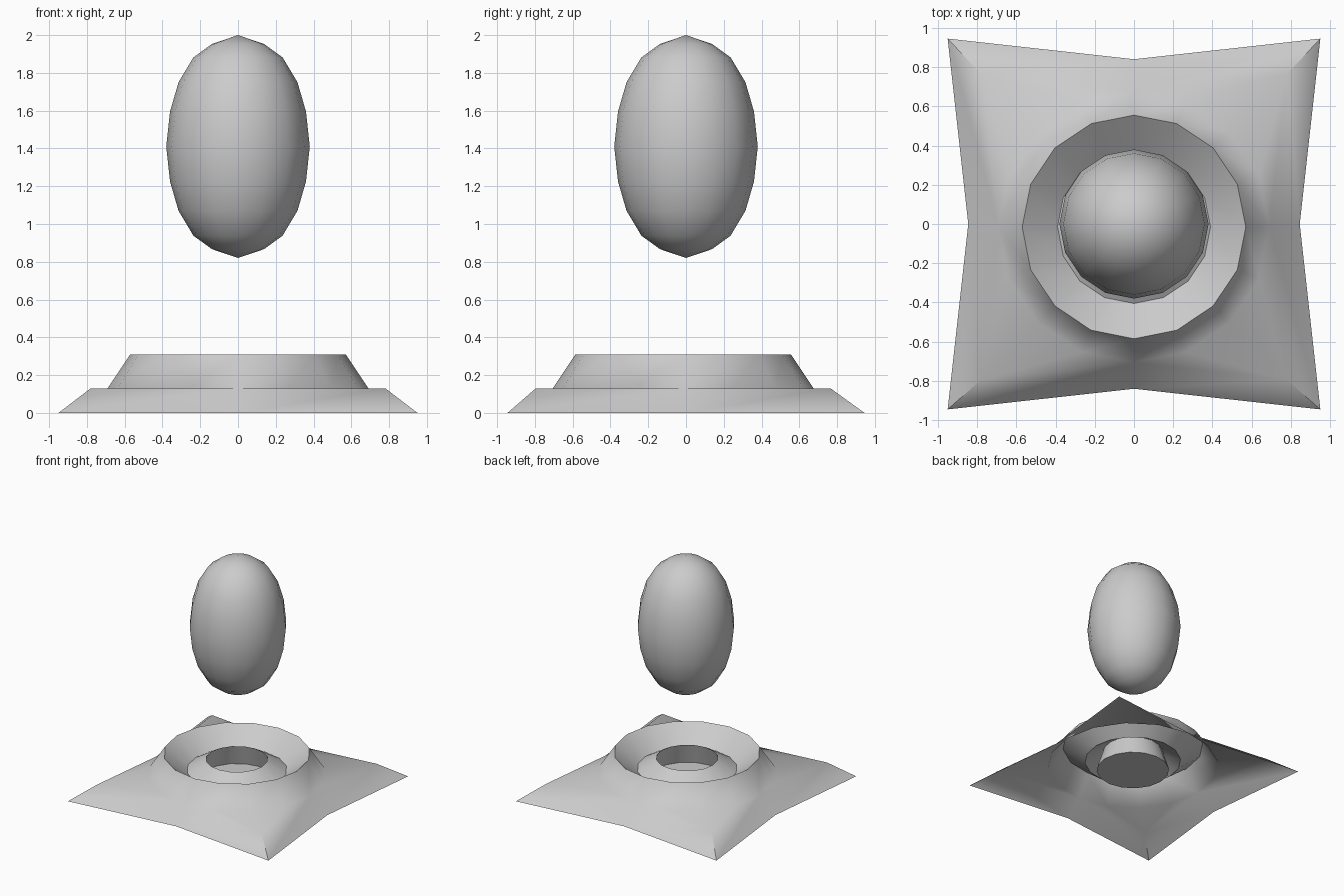
import bpy, bmesh, math

if "Cube" in bpy.data.objects:
    bpy.data.objects.remove(bpy.data.objects["Cube"])

N = 16
Y0 = -0.015  # the stand's upper part sits slightly forward


def ring(bm, r, z, y0=0.0):
    return [bm.verts.new((r * math.cos(2 * math.pi * i / N),
                          r * math.sin(2 * math.pi * i / N) + y0, z)) for i in range(N)]


def bridge(bm, lower, upper):
    n = len(lower)
    for i in range(n):
        j = (i + 1) % n
        bm.faces.new((lower[i], lower[j], upper[j], upper[i]))


def finish(bm, name, angle):
    me = bpy.data.meshes.new(name)
    bm.to_mesh(me)
    bm.free()
    ob = bpy.data.objects.new(name, me)
    bpy.context.collection.objects.link(ob)
    bpy.ops.object.select_all(action='DESELECT')
    ob.select_set(True)
    bpy.context.view_layer.objects.active = ob
    bpy.ops.object.shade_smooth_by_angle(angle=math.radians(angle))
    return ob


# Stand: collar, valley, raised lip, and cup with a floor
bm = bmesh.new()
profile = [(0.69, 0.13), (0.57, 0.31), (0.39, 0.17), (0.24, 0.26), (0.295, 0.085)]
rings = [ring(bm, r, z, Y0) for r, z in profile]
for a, b in zip(rings, rings[1:]):
    bridge(bm, a, b)
bm.faces.new(rings[-1])

# Plate: each corner fans out to a quarter of the collar's foot
foot = rings[0]
top, bottom = [], []
for q in range(4):
    a = math.pi / 2 * q
    sx, sy = (1, -1, -1, 1)[q], (1, 1, -1, -1)[q]
    corner = bm.verts.new((0.78 * sx, 0.78 * sy + Y0, 0.13))
    for i in range(4):
        bm.faces.new((foot[q * 4 + i], corner, foot[(q * 4 + i + 1) % N]))
    top += [foot[q * 4], corner]
    bottom += [bm.verts.new((0.845 * math.cos(a), 0.84 * math.sin(a), 0)),
               bm.verts.new((0.95 * sx, 0.945 * sy, 0))]

# Sloping star-shaped skirt, open underneath
bridge(bm, bottom, top)
finish(bm, "stand", 58)

# Floating egg
bm = bmesh.new()
half = [(0.138, 0.543), (0.236, 0.472), (0.315, 0.34), (0.36, 0.185)]
outline = half + [(0.38, 0)] + [(r, -z) for r, z in reversed(half)]
rings = [ring(bm, r, 1.41 + z) for r, z in reversed(outline)]
for a, b in zip(rings, rings[1:]):
    bridge(bm, a, b)
low, high = bm.verts.new((0, 0, 0.82)), bm.verts.new((0, 0, 2.0))
for i in range(N):
    j = (i + 1) % N
    bm.faces.new((rings[0][j], rings[0][i], low))
    bm.faces.new((rings[-1][i], rings[-1][j], high))
finish(bm, "egg", 60)
